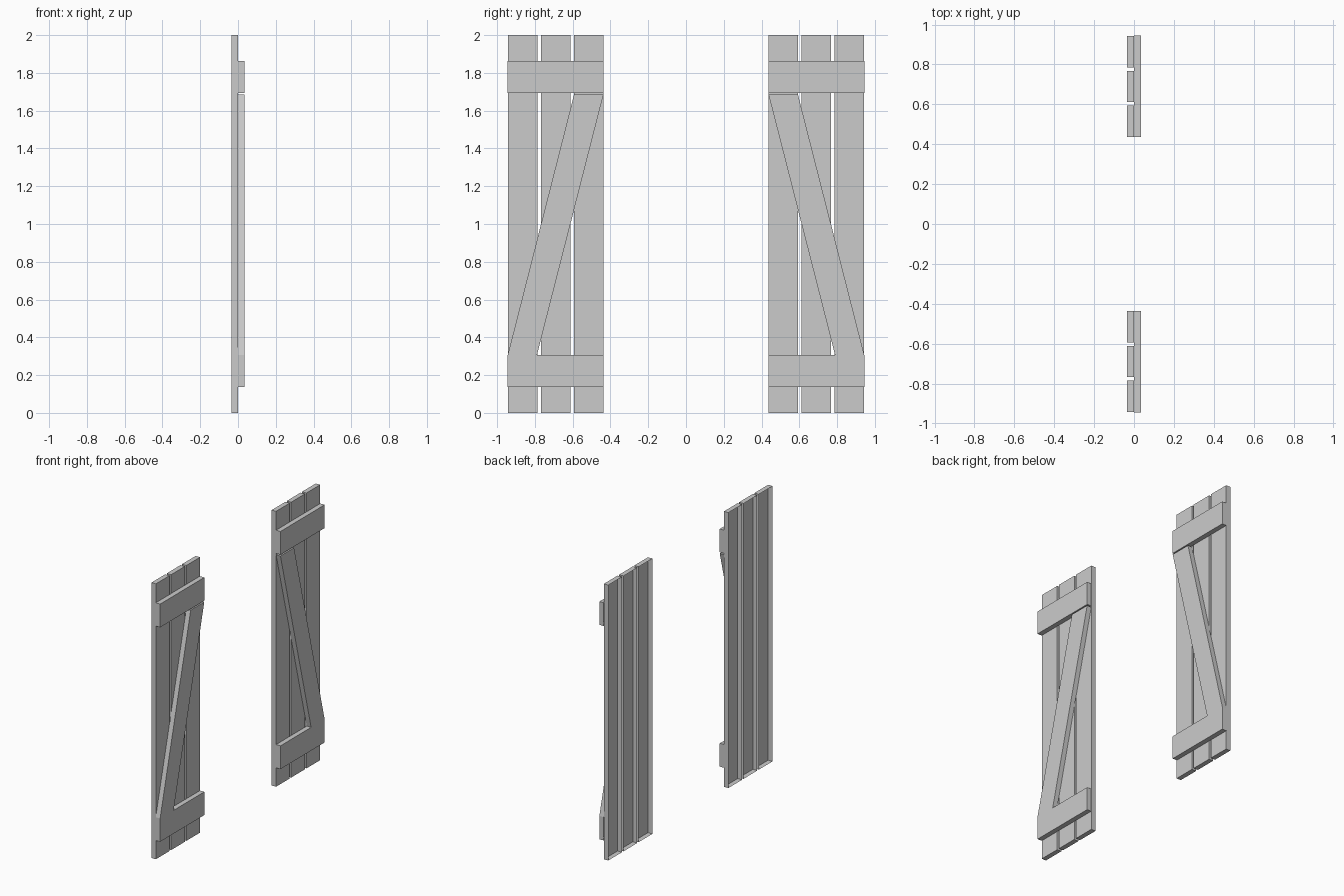
import bpy
import bmesh

if "Cube" in bpy.data.objects:
    bpy.data.objects.remove(bpy.data.objects["Cube"])

DEPTH = 0.035


def board(name, profile, x_back):
    """Extrude a (y, z) outline towards +x, leaving the wall side open."""
    bm = bmesh.new()
    back = [bm.verts.new((x_back, y, z)) for y, z in profile]
    front = [bm.verts.new((x_back + DEPTH, y, z)) for y, z in profile]
    n = len(profile)
    bm.faces.new(front)
    for i in range(n):
        j = (i + 1) % n
        bm.faces.new((back[i], back[j], front[j], front[i]))
    # the front face must look along +x
    bmesh.ops.recalc_face_normals(bm, faces=bm.faces)
    bm.faces.ensure_lookup_table()
    if bm.faces[0].normal.x < 0:
        bmesh.ops.reverse_faces(bm, faces=bm.faces)
    mesh = bpy.data.meshes.new(name)
    bm.to_mesh(mesh)
    bm.free()
    obj = bpy.data.objects.new(name, mesh)
    bpy.context.collection.objects.link(obj)
    return obj


def rect(y0, y1, z0, z1):
    return [(y0, z0), (y1, z0), (y1, z1), (y0, z1)]


INNER, OUTER = 0.437, 0.944

for side, label in ((-1, "left"), (1, "right")):
    def place(name, profile, x_back):
        board(f"{label}_{name}", [(side * y, z) for y, z in profile], x_back)

    # vertical planks
    for i in range(3):
        y0 = 0.436 + i * 0.1745
        place(f"plank_{i + 1}", rect(y0, y0 + 0.157, 0, 2), -DEPTH)

    # horizontal rails
    place("lower_rail", rect(INNER, OUTER, 0.137, 0.306), 0)
    place("upper_rail", rect(INNER, OUTER, 1.694, 1.863), 0)

    # diagonal brace, low on the outside and high on the inside
    place("brace", [(0.789, 0.306), (OUTER, 0.306),
                    (0.593, 1.685), (INNER, 1.685)], 0)
